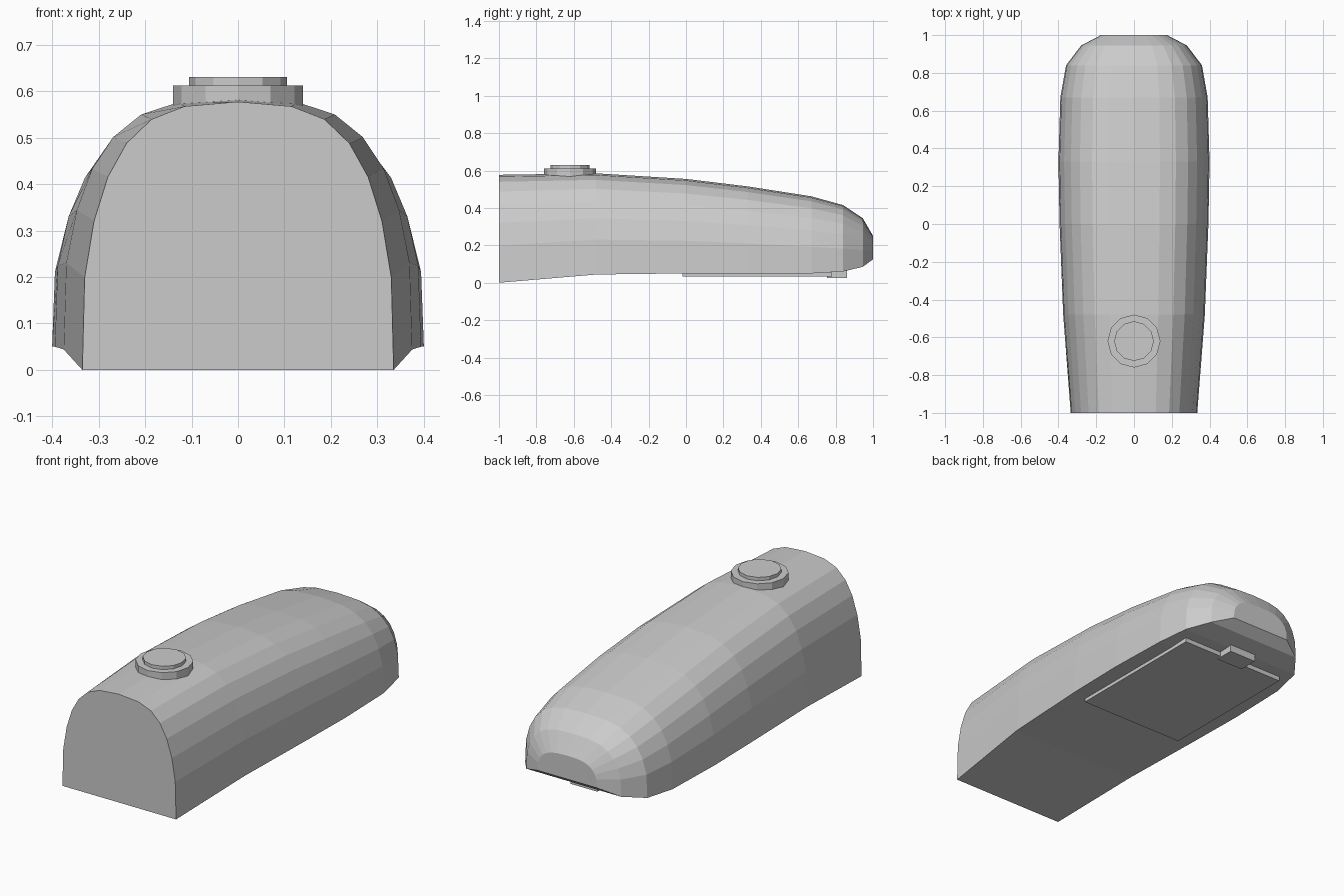
import bpy, bmesh, math

if "Cube" in bpy.data.objects:
    bpy.data.objects.remove(bpy.data.objects["Cube"])

grey = bpy.data.materials.new("light_grey")
grey.diffuse_color = (0.6, 0.6, 0.6, 1)
grey.use_nodes = True
grey.node_tree.nodes["Principled BSDF"].inputs["Base Color"].default_value = grey.diffuse_color


def finish(name, bm):
    bmesh.ops.recalc_face_normals(bm, faces=bm.faces[:])
    mesh = bpy.data.meshes.new(name)
    bm.to_mesh(mesh)
    bm.free()
    mesh.materials.append(grey)
    obj = bpy.data.objects.new(name, mesh)
    bpy.context.collection.objects.link(obj)
    return obj


def box(name, x0, x1, y0, y1, z0, z1):
    bm = bmesh.new()
    bmesh.ops.create_cube(bm, size=1)
    for v in bm.verts:
        v.co = ((x0 + x1) / 2 + v.co.x * (x1 - x0),
                (y0 + y1) / 2 + v.co.y * (y1 - y0),
                (z0 + z1) / 2 + v.co.z * (z1 - z0))
    return finish(name, bm)


def disc(name, radius, y, z0, z1):
    bm = bmesh.new()
    bmesh.ops.create_cone(bm, cap_ends=True, segments=12, radius1=radius,
                          radius2=radius, depth=z1 - z0)
    bmesh.ops.translate(bm, verts=bm.verts[:], vec=(0, y, (z0 + z1) / 2))
    return finish(name, bm)


# Arched half section, as fractions of half width and height
half = [(1, 0), (.985, .345), (.925, .555), (.836, .72), (.716, .845),
        (.555, .935), (.343, .983), (0, 1)]
section = half + [(-x, z) for x, z in reversed(half[:-1])]

# Body stations: y, half width, bottom z, top z
stations = [(-1, .335, 0, .577), (-.48, .375, .044, .585), (0, .394, .05, .555),
            (.33, .4, .05, .515), (.67, .39, .05, .462), (.84, .36, .06, .415),
            (.945, .28, .085, .345), (1, .175, .125, .25)]

# Body shell, lofted from front to back
bm = bmesh.new()
rings = [[bm.verts.new((x * w, y, b + z * (t - b))) for x, z in section]
         for y, w, b, t in stations]
n = len(section)
for r0, r1 in zip(rings, rings[1:]):
    for i in range(n):
        j = (i + 1) % n
        bm.faces.new((r0[i], r0[j], r1[j], r1[i]))
bm.faces.new(rings[0])
bm.faces.new(rings[-1])
finish("body", bm)

# Push button on top
disc("button_ring", .14, -.62, .56, .612)
disc("button", .105, -.62, .6, .63)

# Battery cover and its catch underneath
box("battery_cover", -.31, .31, -.02, .78, .032, .056)
box("cover_catch", -.08, .08, .755, .86, .026, .066)
